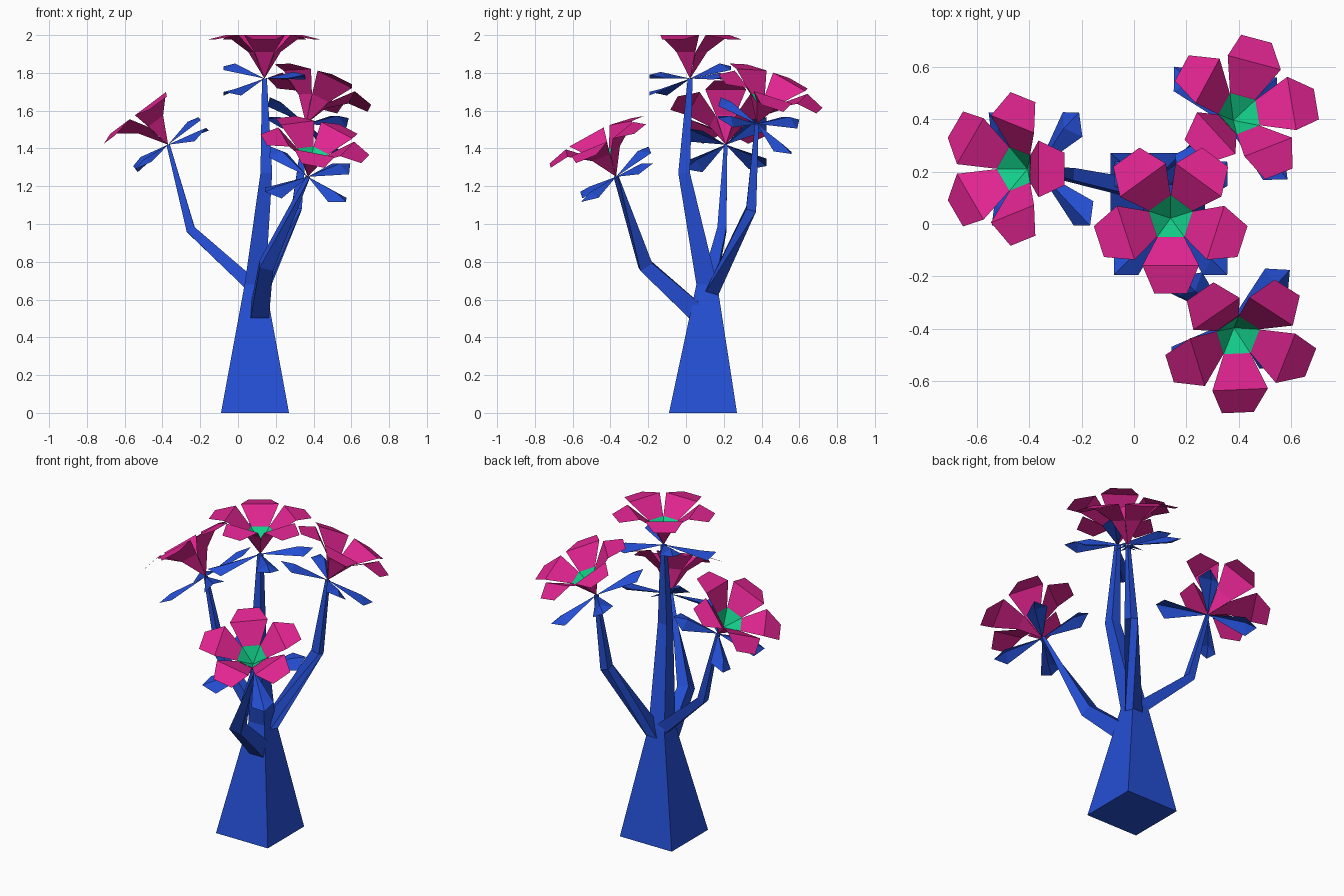
import bpy, math
from mathutils import Vector

if "Cube" in bpy.data.objects:
    bpy.data.objects.remove(bpy.data.objects["Cube"])


def material(name, rgb):
    m = bpy.data.materials.new(name)
    m.diffuse_color = (*rgb, 1)
    m.use_nodes = True
    m.node_tree.nodes["Principled BSDF"].inputs["Base Color"].default_value = m.diffuse_color
    return m


BLUE = material("blue bark", (0.018, 0.078, 0.66))
PINK = material("magenta petal", (0.75, 0.018, 0.28))
GREEN = material("green centre", (0.007, 0.64, 0.26))


def make(name, verts, faces, mat):
    me = bpy.data.meshes.new(name)
    me.from_pydata([tuple(v) for v in verts], [], faces)
    me.materials.append(mat)
    ob = bpy.data.objects.new(name, me)
    bpy.context.collection.objects.link(ob)
    return ob


def limb(name, path, level=False):
    """Square tube through (x, y, z, half width) points."""
    pts = [Vector(p[:3]) for p in path]
    verts, faces = [], []
    n = len(pts)
    for i, p in enumerate(pts):
        d = (pts[min(i + 1, n - 1)] - pts[max(i - 1, 0)]).normalized()
        if level:
            u, v = Vector((1, 0, 0)), Vector((0, 1, 0))
        else:
            u = Vector((1, 0, 0)) if abs(d.x) < abs(d.y) else Vector((0, 1, 0))
            u = (u - d * u.dot(d)).normalized()
            v = d.cross(u)
        h = path[i][3]
        verts += [p + h * (a * u + b * v) for a, b in ((-1, -1), (1, -1), (1, 1), (-1, 1))]
    for i in range(n - 1):
        for k in range(4):
            j = (k + 1) % 4
            faces.append((4 * i + k, 4 * i + j, 4 * i + 4 + j, 4 * i + 4 + k))
    faces += [(3, 2, 1, 0), tuple(range(4 * n - 4, 4 * n))]
    return make(name, verts, faces, BLUE)


def flower(tag, base, normal, phase, lifts):
    base = Vector(base)
    q = Vector((0, 0, 1)).rotation_difference(Vector(normal))

    def place(angle, r, side, z):
        a = math.radians(angle)
        c, s = math.cos(a), math.sin(a)
        return base + q @ Vector((r * c - side * s, r * s + side * c, z))

    # pink cup and five folded petals (thin sheets)
    verts, faces = [], []
    for k in range(5):
        a = phase + 72 * k
        o = len(verts)
        verts += [place(a, 0, 0, 0)]
        for r, w, z in ((0.073, 0.052, 0.14), (0.18, 0.108, 0.23), (0.288, 0.062, 0.208)):
            verts += [place(a, r, -w, z), place(a, r, w, z)]
        faces += [(o, o + 2, o + 1), (o + 1, o + 3, o + 4, o + 2), (o + 3, o + 5, o + 6, o + 4)]
    make(tag + "_petals", verts, faces, PINK)

    # green inside of the cup
    verts = [place(0, 0, 0, 0.06)]
    verts += [place(phase + 36 + 72 * k, 0.088, 0, 0.139) for k in range(5)]
    make(tag + "_centre", verts, [(0, k + 1, (k + 1) % 5 + 1) for k in range(5)], GREEN)

    # four folded leaves under the flower
    verts, faces = [], []
    for k, lift in enumerate(lifts):
        a = 45 + 90 * k
        o = len(verts)
        verts += [place(a, 0, 0, 0.0), place(a, 0.24, -0.066, lift - 0.02),
                  place(a, 0.305, 0, lift), place(a, 0.24, 0.066, lift - 0.02),
                  place(a, 0.22, 0, lift + 0.015)]
        faces += [(o, o + 1, o + 4), (o + 1, o + 2, o + 4),
                  (o + 4, o + 2, o + 3), (o, o + 4, o + 3)]
    make(tag + "_leaves", verts, faces, BLUE)


# trunk and central stem
limb("trunk", [(0.09, 0.09, 0, 0.18), (0.09, 0.11, 0.68, 0.055),
               (0.15, -0.01, 1.27, 0.031), (0.14, 0.022, 1.77, 0.013)], level=True)

# side branches
limb("front_branch", [(0.11, 0.09, 0.50, 0.05), (0.15, -0.215, 0.78, 0.037), (0.37, -0.37, 1.25, 0.012)])
limb("left_branch", [(0.08, 0.12, 0.67, 0.036), (-0.25, 0.19, 0.97, 0.024), (-0.37, 0.21, 1.42, 0.009)])
limb("back_branch", [(0.11, 0.13, 0.62, 0.036), (0.31, 0.345, 1.08, 0.027), (0.36, 0.375, 1.53, 0.01)])

# flowers: base, facing direction, petal phase, leaf tip heights
flower("top_flower", (0.14, 0.022, 1.77), (0, 0, 1), 270, (0.015, 0.065, -0.07, 0.02))
flower("front_flower", (0.37, -0.37, 1.25), (0.21, -0.49, 1), 270, (0.02, 0.03, -0.03, 0))
flower("left_flower", (-0.37, 0.21, 1.42), (-0.75, 0, 1), 0, (0.02, 0.02, 0, -0.05))
flower("back_flower", (0.36, 0.375, 1.53), (0.36, 0.38, 1), 6, (-0.02, 0.03, 0, 0.03))
